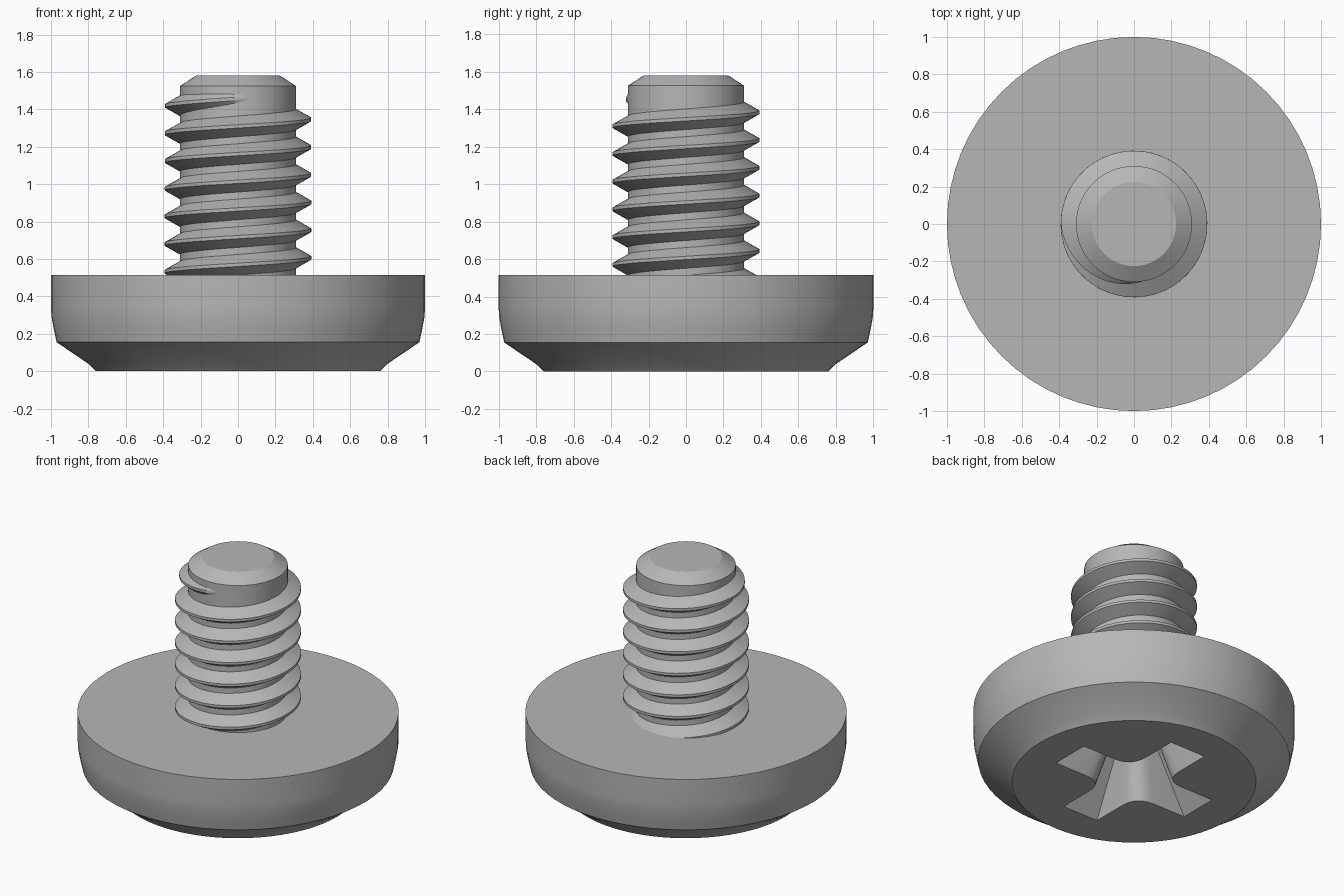
import bpy, bmesh, math

if "Cube" in bpy.data.objects:
    bpy.data.objects.remove(bpy.data.objects["Cube"])

steel = bpy.data.materials.new("plain steel grey")
steel.diffuse_color = (0.47, 0.47, 0.47, 1)
steel.use_nodes = True
steel.node_tree.nodes["Principled BSDF"].inputs["Base Color"].default_value = steel.diffuse_color


def make_object(name, bm):
    bmesh.ops.recalc_face_normals(bm, faces=bm.faces)
    mesh = bpy.data.meshes.new(name)
    bm.to_mesh(mesh)
    bm.free()
    mesh.materials.append(steel)
    ob = bpy.data.objects.new(name, mesh)
    bpy.context.collection.objects.link(ob)
    return ob


def skin(bm, rings, cap=True):
    """Join closed loops of points with quads; optionally cap both ends."""
    loops = [[bm.verts.new(p) for p in ring] for ring in rings]
    n = len(loops[0])
    for a, b in zip(loops, loops[1:]):
        for i in range(n):
            j = (i + 1) % n
            bm.faces.new((a[i], a[j], b[j], b[i]))
    if cap:
        bm.faces.new(loops[0])
        bm.faces.new(loops[-1])
    return loops


def shade(ob):
    bpy.ops.object.select_all(action='DESELECT')
    ob.select_set(True)
    bpy.context.view_layer.objects.active = ob
    bpy.ops.object.shade_smooth_by_angle(angle=math.radians(30))


# Head and shank: one turned profile (radius, height)
profile = [(0.76, 0), (0.80, 0.04), (0.97, 0.155), (0.985, 0.225), (0.997, 0.29),
           (1.0, 0.34), (1.0, 0.515), (0.31, 0.515), (0.31, 1.525), (0.225, 1.58)]
SEG = 64
bm = bmesh.new()
skin(bm, [[(r * math.cos(2 * math.pi * i / SEG), r * math.sin(2 * math.pi * i / SEG), z)
           for i in range(SEG)] for r, z in profile])
body = make_object("head_and_shank", bm)


# Cross recess: four tapering wings with rounded inner corners
def cross_ring(z):
    t = z / 0.40
    length, w, c = 0.52 - 0.32 * t, 0.135 - 0.085 * t, 0.275 - 0.125 * t
    arm = [(length, -w), (length, w)]
    for k in range(7):
        s = k / 6
        arm.append(((1 - s) ** 2 * c + (1 - (1 - s) ** 2) * w, (1 - s * s) * w + s * s * c))
    ring = []
    for q in range(4):
        ca, sa = [(1, 0), (0, 1), (-1, 0), (0, -1)][q]
        ring += [(x * ca - y * sa, x * sa + y * ca, z) for x, y in arm]
    return ring


bm = bmesh.new()
loops = skin(bm, [cross_ring(-0.02), cross_ring(0.40)], cap=False)
bm.faces.new(loops[0])
tip = bm.verts.new((0, 0, 0.45))
for i, v in enumerate(loops[-1]):
    bm.faces.new((v, loops[-1][(i + 1) % len(loops[-1])], tip))
cutter = make_object("recess_cutter", bm)
cutter.hide_render = True

cut = body.modifiers.new("cross_recess", 'BOOLEAN')
cut.operation = 'DIFFERENCE'
cut.solver = 'EXACT'
cut.object = cutter
bpy.context.view_layer.objects.active = body
bpy.ops.object.modifier_apply(modifier=cut.name)
bpy.data.objects.remove(cutter)
shade(body)

# Thread: right-handed helix that fades out near the tip
PITCH, STEPS = 0.148, 48
start, end = math.pi - 6.5 * 2 * math.pi, 1.65 * math.pi
count = int((end - start) / (2 * math.pi) * STEPS)
rings = []
for i in range(count + 1):
    a = start + (end - start) * i / count
    z = 1.42 + PITCH * (a - math.pi) / (2 * math.pi)
    fade = min(1, max(0, (end - a) / (0.65 * math.pi)))
    crest = 0.295 + 0.097 * fade
    half = 0.03 + 0.031 * fade
    section = [(0.30, -half), (crest, -0.009), (crest, 0.009), (0.30, half)]
    if fade < 0.1:
        section = [(min(r, 0.30), h) for r, h in section]
    rings.append([(r * math.cos(a), r * math.sin(a), z + h) for r, h in section])
bm = bmesh.new()
skin(bm, rings)
thread = make_object("screw_thread", bm)
shade(thread)
